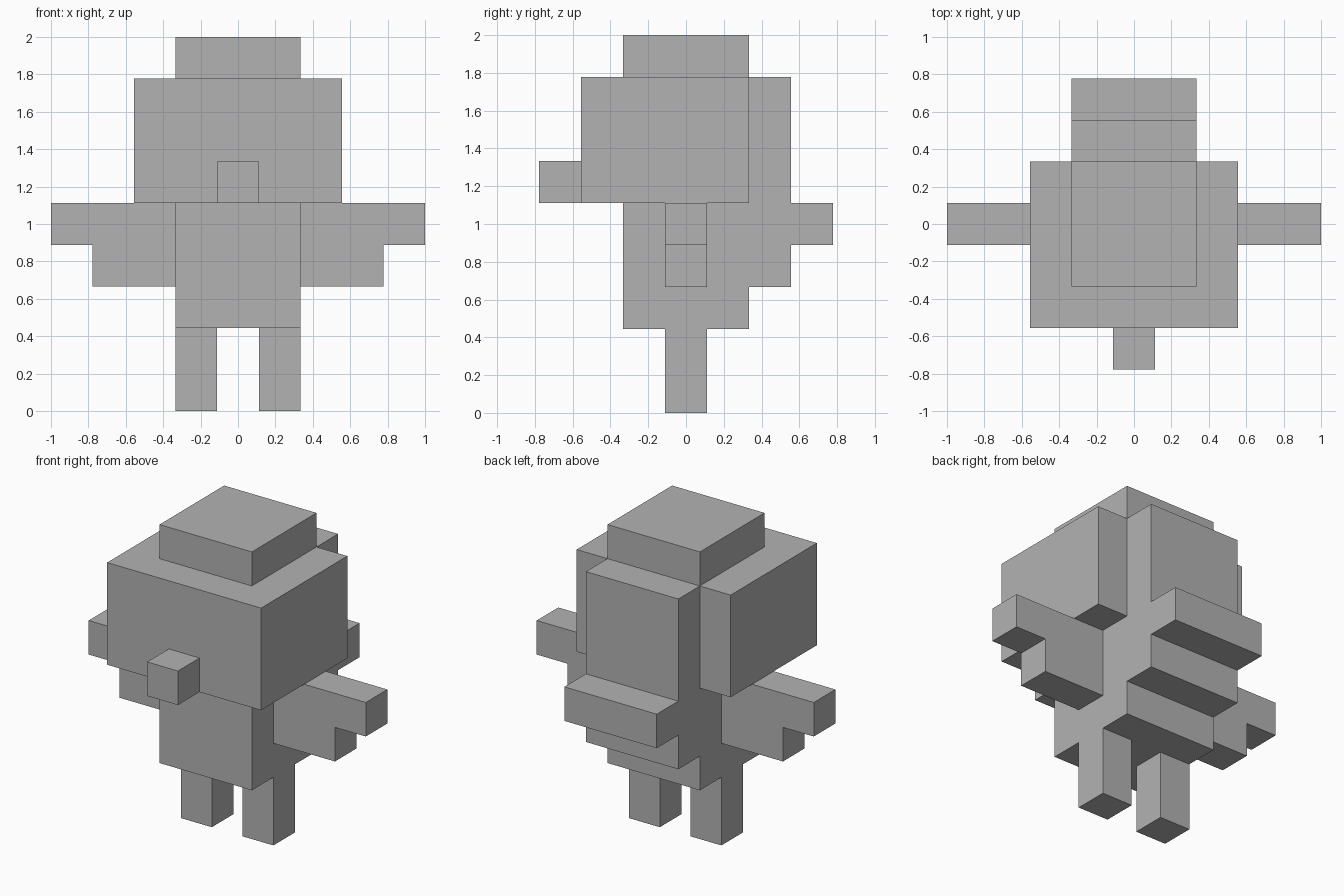
import bpy
import bmesh

if "Cube" in bpy.data.objects:
    bpy.data.objects.remove(bpy.data.objects["Cube"])

U = 2 / 9  # one block of the model

grey = bpy.data.materials.new("plain_grey")
grey.diffuse_color = (0.45, 0.45, 0.45, 1)
grey.use_nodes = True
grey.node_tree.nodes["Principled BSDF"].inputs["Base Color"].default_value = grey.diffuse_color


def prism(name, profile, y0, y1):
    """Extrude an x-z outline (in blocks) from y0 to y1."""
    bm = bmesh.new()
    face = bm.faces.new([bm.verts.new((x * U, y0 * U, z * U)) for x, z in profile])
    grown = bmesh.ops.extrude_face_region(bm, geom=[face])["geom"]
    moved = [v for v in grown if isinstance(v, bmesh.types.BMVert)]
    bmesh.ops.translate(bm, verts=moved, vec=(0, (y1 - y0) * U, 0))
    bmesh.ops.recalc_face_normals(bm, faces=bm.faces)
    mesh = bpy.data.meshes.new(name)
    bm.to_mesh(mesh)
    bm.free()
    mesh.materials.append(grey)
    obj = bpy.data.objects.new(name, mesh)
    bpy.context.collection.objects.link(obj)
    return obj


def box(name, x0, x1, y0, y1, z0, z1):
    return prism(name, [(x0, z0), (x1, z0), (x1, z1), (x0, z1)], y0, y1)


# Body, head, nose and cap
box("body", -1.5, 1.5, -1.5, 1.5, 2, 5)
box("head", -2.5, 2.5, -2.5, 1.5, 5, 8)
box("nose", -0.5, 0.5, -3.5, -2.5, 5, 6)
box("cap", -1.5, 1.5, -1.5, 1.5, 8, 9)

# Back slab and the tail ledge on it
box("back_slab", -1.5, 1.5, 1.5, 2.5, 3, 8)
box("tail", -1.5, 1.5, 2.5, 3.5, 4, 5)

# Legs and stepped arms, one per side
arm = [(1.5, 3), (3.5, 3), (3.5, 4), (4.5, 4), (4.5, 5), (1.5, 5)]
for side, s in (("left", -1), ("right", 1)):
    box(f"{side}_leg", 0.5 * s, 1.5 * s, -0.5, 0.5, 0, 2)
    prism(f"{side}_arm", [(x * s, z) for x, z in arm], -0.5, 0.5)
